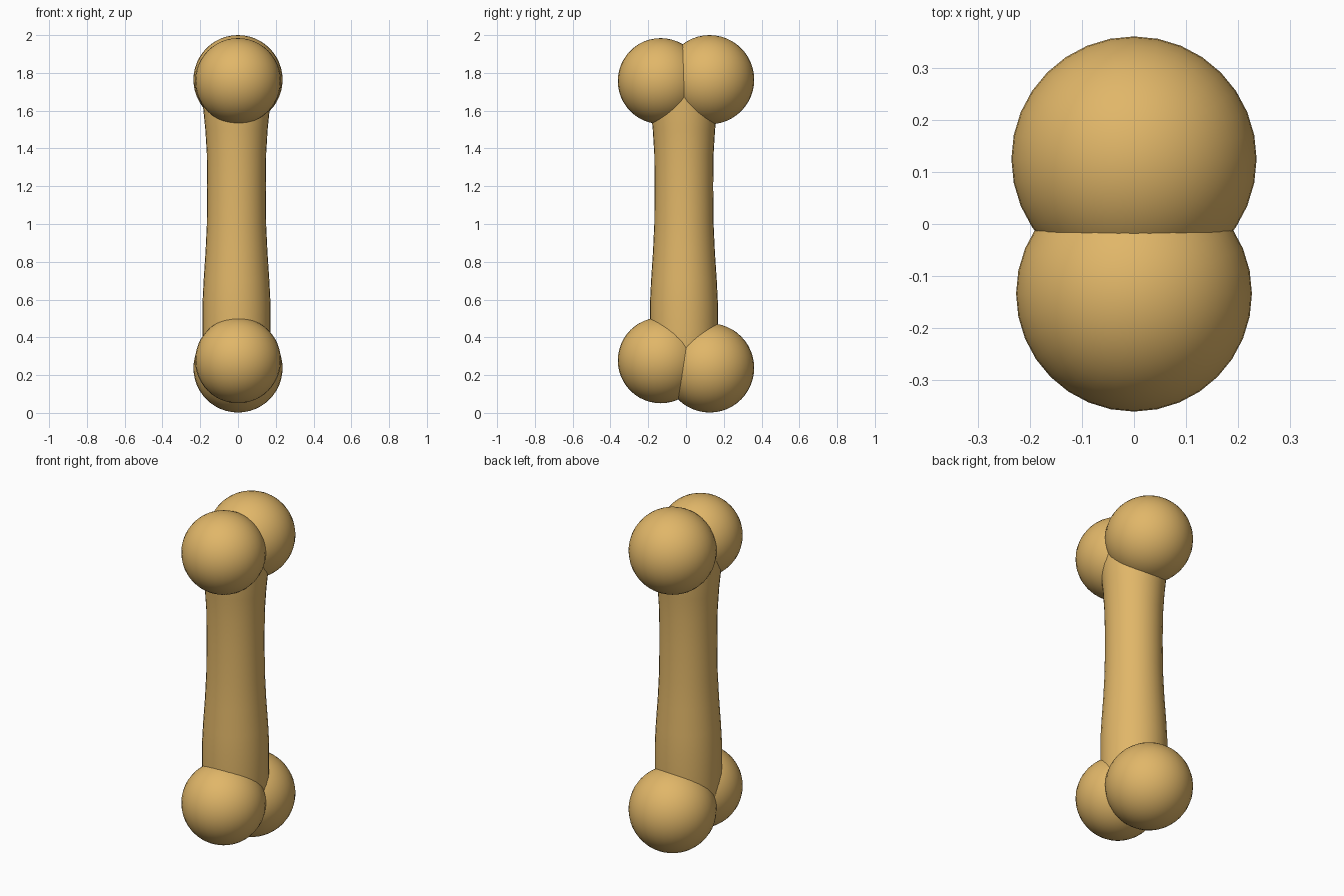
import bpy, bmesh, math
from mathutils import Matrix

if "Cube" in bpy.data.objects:
    bpy.data.objects.remove(bpy.data.objects["Cube"])

bone = bpy.data.materials.new("golden_tan")
bone.diffuse_color = (0.75, 0.47, 0.14, 1)
bone.use_nodes = True
bone.node_tree.nodes["Principled BSDF"].inputs["Base Color"].default_value = bone.diffuse_color


def finish(name, bm, loc):
    bmesh.ops.recalc_face_normals(bm, faces=bm.faces[:])
    mesh = bpy.data.meshes.new(name)
    bm.to_mesh(mesh)
    bm.free()
    mesh.materials.append(bone)
    ob = bpy.data.objects.new(name, mesh)
    ob.location = loc
    bpy.context.collection.objects.link(ob)
    bpy.ops.object.select_all(action='DESELECT')
    ob.select_set(True)
    bpy.context.view_layer.objects.active = ob
    bpy.ops.object.shade_smooth_by_angle(angle=math.radians(40))


def knob(name, y, z, r):
    bm = bmesh.new()
    bmesh.ops.create_uvsphere(bm, u_segments=32, v_segments=24, radius=r)
    finish(name, bm, (0, y, z))


# Two rounded knobs at each end, the rear pair slightly larger
knob("upper_front_knob", -0.134, 1.757, 0.227)
knob("upper_back_knob", 0.125, 1.764, 0.236)
knob("lower_front_knob", -0.134, 0.278, 0.227)
knob("lower_back_knob", 0.125, 0.238, 0.236)

# Shaft with a slim waist: (height, radius) profile, closed at both ends
profile = [(0.28, 0.176), (0.40, 0.18), (0.58, 0.18), (0.70, 0.174), (0.85, 0.164),
           (1.0, 0.157), (1.2, 0.155), (1.37, 0.157), (1.5, 0.165),
           (1.62, 0.177), (1.74, 0.18)]
SIDES = 32
bm = bmesh.new()
rings = []
for z, r in profile:
    ring = bmesh.ops.create_circle(bm, segments=SIDES, radius=r,
                                   matrix=Matrix.Translation((0, 0, z)))
    rings.append(ring["verts"])
for a, b in zip(rings, rings[1:]):
    for i in range(SIDES):
        j = (i + 1) % SIDES
        bm.faces.new((a[i], a[j], b[j], b[i]))
bm.faces.new(rings[0])
bm.faces.new(rings[-1])
finish("shaft", bm, (-0.008, -0.011, 0))
